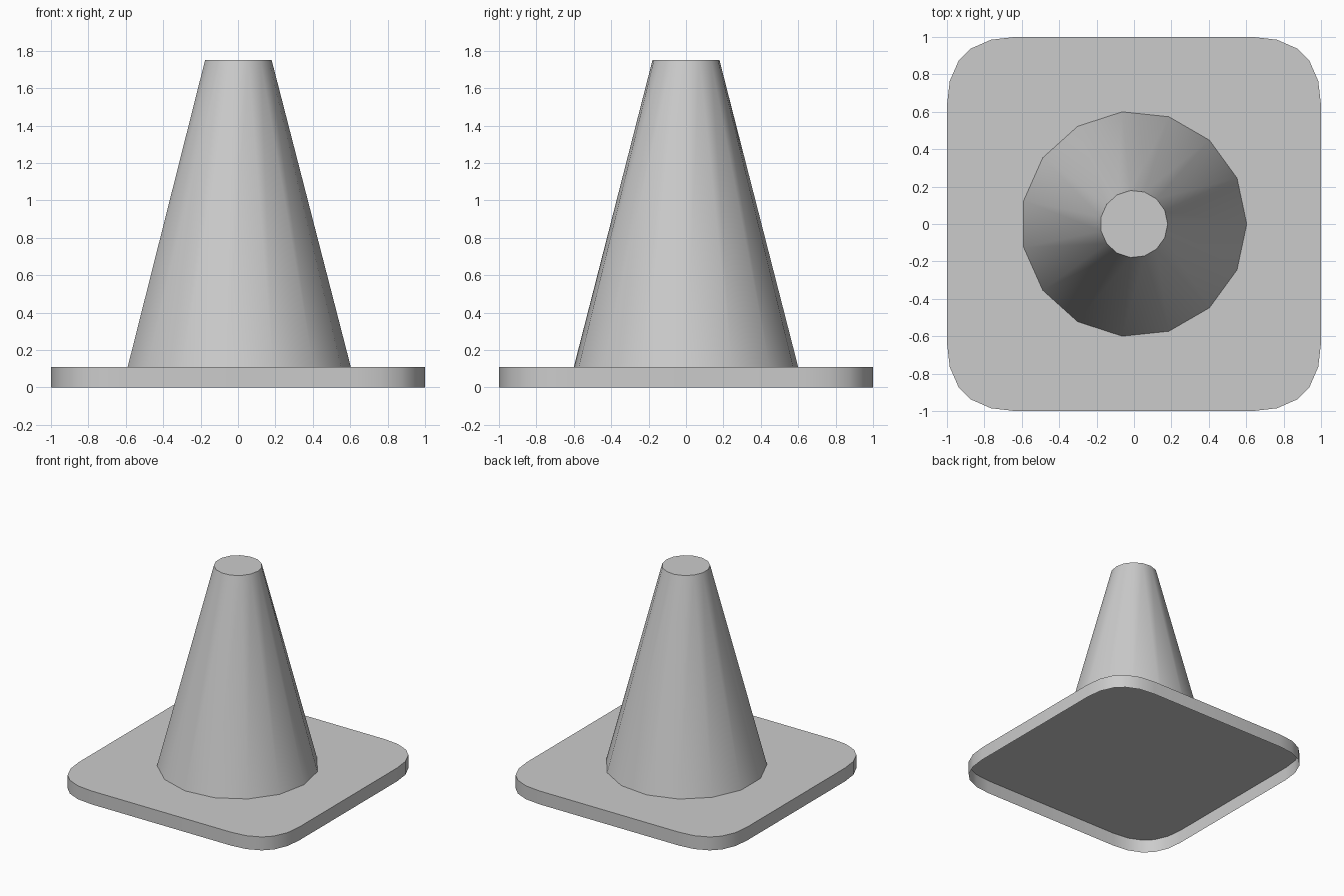
import bpy
import bmesh
from math import cos, sin, tau, radians

if "Cube" in bpy.data.objects:
    bpy.data.objects.remove(bpy.data.objects["Cube"])


def loft(name, loops):
    """Open-bottomed shell through stacked loops, capped on the last one."""
    bm = bmesh.new()
    rings = [[bm.verts.new(p) for p in loop] for loop in loops]
    for a, b in zip(rings, rings[1:]):
        n = len(a)
        for i in range(n):
            j = (i + 1) % n
            bm.faces.new((a[i], a[j], b[j], b[i]))
    bm.faces.new(rings[-1])
    mesh = bpy.data.meshes.new(name)
    bm.to_mesh(mesh)
    bm.free()
    obj = bpy.data.objects.new(name, mesh)
    bpy.context.collection.objects.link(obj)
    bpy.ops.object.select_all(action='DESELECT')
    obj.select_set(True)
    bpy.context.view_layer.objects.active = obj
    bpy.ops.object.shade_smooth_by_angle(angle=radians(35))
    return obj


def circle(radius, z, sides=15):
    return [(radius * cos(tau * i / sides), radius * sin(tau * i / sides), z)
            for i in range(sides)]


# Rounded square outline: one corner, turned to all four
half = [(1.0, 0.635), (0.985, 0.765), (0.938, 0.872)]
corner = half + [(y, x) for x, y in reversed(half)]
outline = []
for _ in range(4):
    outline += corner
    corner = [(-y, x) for x, y in corner]

BASE_TOP = 0.11

# Base plate: thin shell, open underneath
loft("base_plate", [[(x, y, z) for x, y in outline] for z in (0.0, BASE_TOP)])

# Tapered body standing on the plate
loft("cone_body", [circle(0.603, BASE_TOP), circle(0.18, 1.75)])
